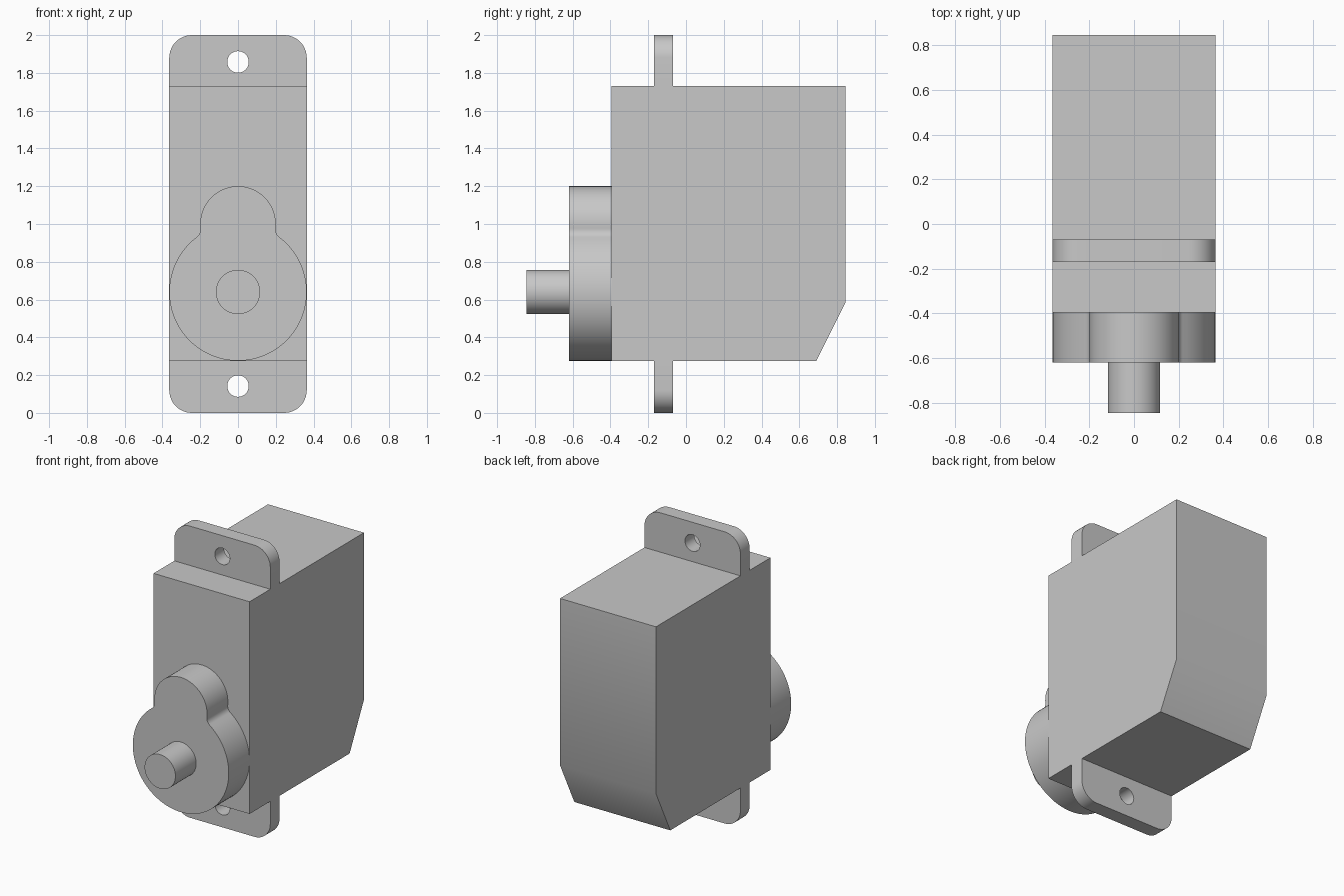
import bpy
import bmesh
from math import pi, sin, cos, atan2, sqrt, radians
from mathutils import Vector

old = bpy.data.objects.get("Cube")
if old:
    bpy.data.objects.remove(old, do_unlink=True)

grey = bpy.data.materials.new("plain grey")
grey.use_nodes = True
colour = (0.58, 0.58, 0.58, 1)
grey.diffuse_color = colour
grey.node_tree.nodes["Principled BSDF"].inputs["Base Color"].default_value = colour

HALF = 0.364            # half width of the case
BOTTOM, TOP = 0.275, 1.73
FRONT, BACK = -0.395, 0.845
AXIS = 0.64             # height of the output shaft


def arc(cx, cz, r, start, end, steps):
    return [(cx + r * cos(start + (end - start) * i / steps),
             cz + r * sin(start + (end - start) * i / steps)) for i in range(steps + 1)]


def circle(cx, cz, r, steps=64):
    return arc(cx, cz, r, 0, 2 * pi, steps)[:-1]


def extrude(name, loops, place, direction):
    """Fill an outline (further loops are holes) and pull it along a direction."""
    bm = bmesh.new()
    edges = []
    for loop in loops:
        verts = [bm.verts.new(place(*p)) for p in loop]
        if len(loops) == 1:
            bm.faces.new(verts)
        else:
            edges += [bm.edges.new((v, verts[i - 1])) for i, v in enumerate(verts)]
    if edges:
        bmesh.ops.triangle_fill(bm, edges=edges, use_beauty=True)
    out = bmesh.ops.extrude_face_region(bm, geom=bm.faces[:], use_keep_orig=True)
    moved = [g for g in out["geom"] if isinstance(g, bmesh.types.BMVert)]
    bmesh.ops.translate(bm, verts=moved, vec=Vector(direction))
    bmesh.ops.recalc_face_normals(bm, faces=bm.faces[:])
    mesh = bpy.data.meshes.new(name)
    bm.to_mesh(mesh)
    bm.free()
    mesh.materials.append(grey)
    obj = bpy.data.objects.new(name, mesh)
    bpy.context.collection.objects.link(obj)
    bpy.ops.object.select_all(action='DESELECT')
    obj.select_set(True)
    bpy.context.view_layer.objects.active = obj
    bpy.ops.object.shade_smooth_by_angle(angle=radians(30))
    return obj


def from_front(name, loops, y0, y1):
    return extrude(name, loops, lambda x, z: (x, y0, z), (0, y1 - y0, 0))


# Case with a sloped lower back edge
side = [(FRONT, BOTTOM), (0.69, BOTTOM), (BACK, 0.585), (BACK, TOP), (FRONT, TOP)]
extrude("case", [side], lambda y, z: (-HALF, y, z), (2 * HALF, 0, 0))

# Mounting tabs with rounded outer corners and a screw hole
R = 0.12
tab = ([(-HALF, TOP), (HALF, TOP)]
       + arc(HALF - R, 2 - R, R, 0, pi / 2, 12)
       + arc(R - HALF, 2 - R, R, pi / 2, pi, 12))
hole = circle(0, 1.858, 0.057, 32)
from_front("upper_tab", [tab, hole], -0.17, -0.07)
low = (2 - BOTTOM - TOP)


def flip(loop):
    return [(x, max(0, 2 - z) if z > TOP else BOTTOM) for x, z in loop]


from_front("lower_tab", [flip(tab), flip(hole)], -0.17, -0.07)

# Gear cover: a large and a small disc blended by fillets
SMALL, SMALL_Z, FILLET = 0.2, 1.0, 0.05
gap = SMALL_Z - AXIS
big_d, small_d = HALF + FILLET, SMALL + FILLET
up = (big_d ** 2 - small_d ** 2 + gap ** 2) / (2 * gap)
fx, fz = sqrt(big_d ** 2 - up ** 2), AXIS + up
a_big = atan2(up, fx)
a_small = atan2(fz - SMALL_Z, fx)
half = (arc(0, AXIS, HALF, -pi / 2, a_big, 36)
        + arc(fx, fz, FILLET, a_big + pi, a_small + pi, 8)[1:-1]
        + arc(0, SMALL_Z, SMALL, a_small, pi / 2, 20))
outline = half + [(-x, z) for x, z in reversed(half[1:-1])]
from_front("gear_cover", [outline], -0.62, FRONT)

# Output shaft
from_front("output_shaft", [circle(0, AXIS, 0.117)], -BACK, -0.62)
